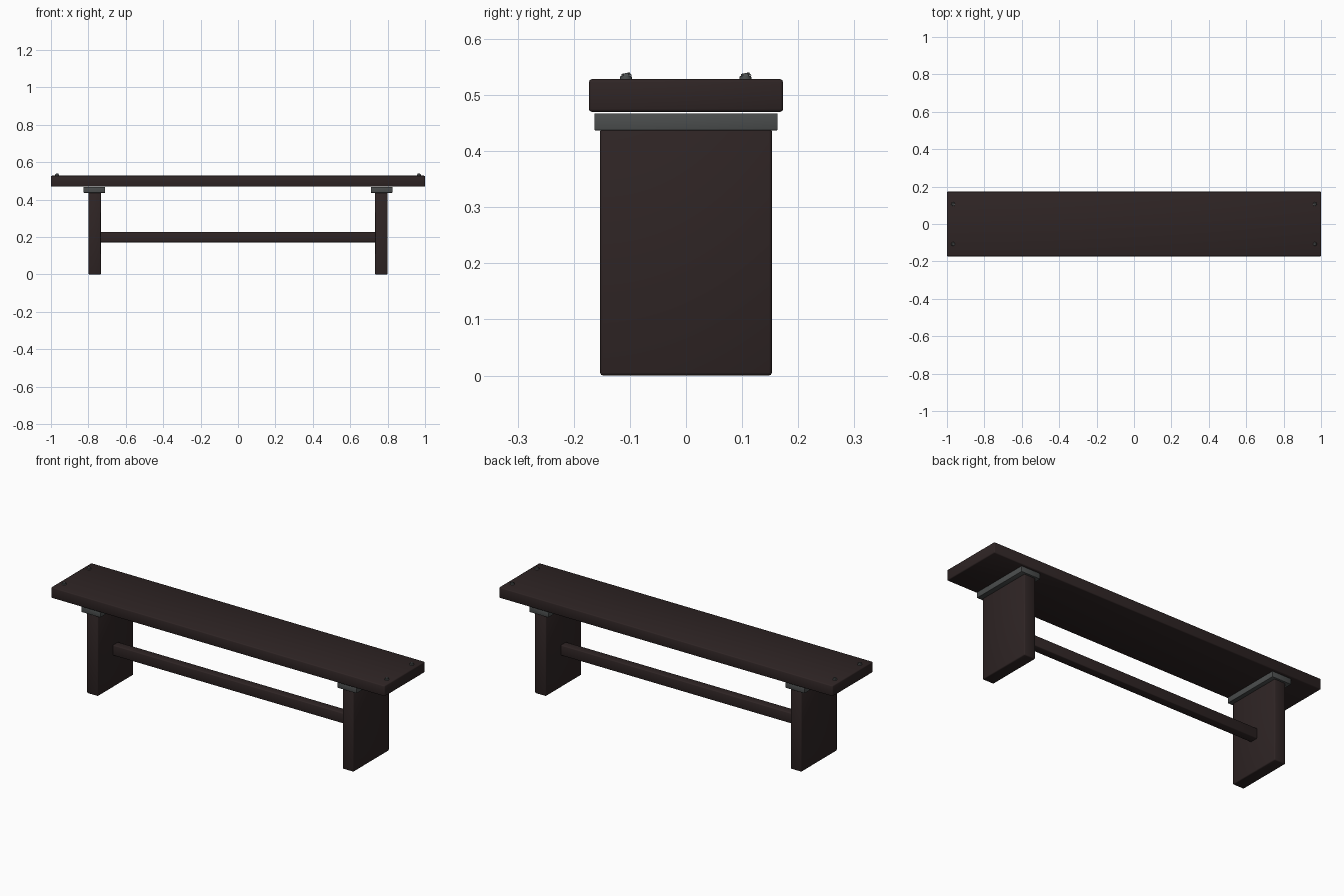
import bpy, bmesh, math
from mathutils import Matrix

cube = bpy.data.objects.get("Cube")
if cube:
    bpy.data.objects.remove(cube, do_unlink=True)


def material(name, color):
    m = bpy.data.materials.new(name)
    m.use_nodes = True
    m.diffuse_color = color
    m.node_tree.nodes["Principled BSDF"].inputs["Base Color"].default_value = color
    return m


wood = material("dark wood", (0.028, 0.018, 0.018, 1))
metal = material("grey metal", (0.07, 0.075, 0.075, 1))


def finish(name, bm, mat):
    mesh = bpy.data.meshes.new(name)
    bm.to_mesh(mesh)
    bm.free()
    mesh.materials.append(mat)
    obj = bpy.data.objects.new(name, mesh)
    bpy.context.collection.objects.link(obj)
    bpy.ops.object.select_all(action='DESELECT')
    obj.select_set(True)
    bpy.context.view_layer.objects.active = obj
    bpy.ops.object.shade_smooth_by_angle(angle=math.radians(50))
    return obj


def block(name, x, half_x, half_y, z0, z1, mat, bevel):
    bm = bmesh.new()
    bmesh.ops.create_cube(bm, size=1, matrix=Matrix.Translation((x, 0, (z0 + z1) / 2))
                          @ Matrix.Diagonal((2 * half_x, 2 * half_y, z1 - z0, 1)))
    bmesh.ops.bevel(bm, geom=bm.edges[:], offset=bevel, segments=2,
                    profile=0.5, affect='EDGES')
    return finish(name, bm, mat)


# Small low-poly bolt head: a washer disc with a tilted hexagonal cap
def bolt(name, x, y, tilt):
    bm = bmesh.new()
    bmesh.ops.create_cone(bm, cap_ends=True, segments=8, radius1=0.011, radius2=0.010,
                          depth=0.006, matrix=Matrix.Translation((x, y, 0.531)))
    bmesh.ops.create_cone(bm, cap_ends=True, segments=6, radius1=0.010, radius2=0.007,
                          depth=0.006, matrix=Matrix.Translation((x, y, 0.536))
                          @ Matrix.Rotation(tilt, 4, 'X'))
    finish(name, bm, metal)


# Seat plank and the rail joining the legs
block("seat", 0, 1.0, 0.173, 0.47, 0.528, wood, 0.005)
block("stretcher", 0, 0.737, 0.023, 0.172, 0.228, wood, 0.004)

# Slab legs, the plates capping them, and the bolts at the seat corners
for side, s in (("left", 1), ("right", -1)):
    block(side + "_leg", s * 0.766, 0.033, 0.153, 0, 0.44, wood, 0.005)
    block(side + "_bracket", s * 0.768, 0.057, 0.163, 0.437, 0.467, metal, 0.001)
    for end, y in (("front", -0.107), ("back", 0.106)):
        bolt(f"{end}_{side}_bolt", s * 0.967, y, 0.2)
